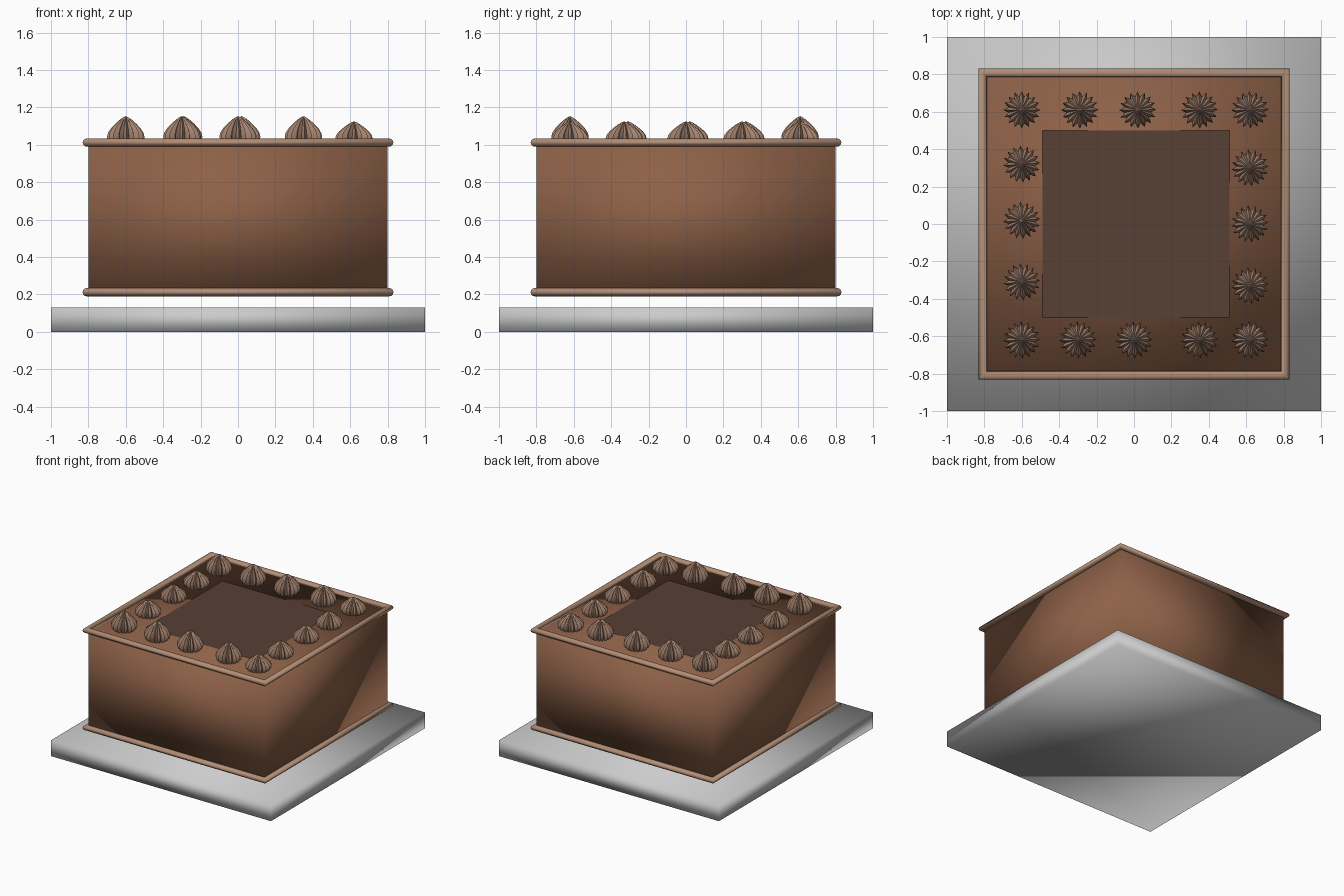
import bpy, bmesh
from math import pi, sin, cos

if "Cube" in bpy.data.objects:
    bpy.data.objects.remove(bpy.data.objects["Cube"])


def material(name, rgb):
    m = bpy.data.materials.new(name)
    m.diffuse_color = (*rgb, 1)
    m.use_nodes = True
    m.node_tree.nodes["Principled BSDF"].inputs["Base Color"].default_value = m.diffuse_color
    return m


sponge = material("chocolate", (0.27, 0.12, 0.065))
trim = material("light_chocolate", (0.45, 0.27, 0.18))
cream = material("cream", (0.38, 0.23, 0.16))
dark = material("dark_chocolate", (0.095, 0.052, 0.036))


def finish(name, bm, mat=None, smooth=True):
    bmesh.ops.recalc_face_normals(bm, faces=bm.faces)
    me = bpy.data.meshes.new(name)
    bm.to_mesh(me)
    bm.free()
    for p in me.polygons:
        p.use_smooth = smooth
    if mat:
        me.materials.append(mat)
    ob = bpy.data.objects.new(name, me)
    bpy.context.collection.objects.link(ob)
    return ob


def box(name, half, z0, z1, mat=None):
    bm = bmesh.new()
    bmesh.ops.create_cube(bm, size=1)
    for v in bm.verts:
        v.co = (v.co.x * 2 * half, v.co.y * 2 * half, z0 + (v.co.z + 0.5) * (z1 - z0))
    return finish(name, bm, mat)


def skin(bm, rings, closed):
    # bridge consecutive closed rings with quads
    n = len(rings[0])
    for i in range(len(rings) if closed else len(rings) - 1):
        a, b = rings[i], rings[(i + 1) % len(rings)]
        for j in range(n):
            k = (j + 1) % n
            bm.faces.new((a[j], a[k], b[k], b[j]))


def square_piping(name, half, z, r, sides=12):
    # round tube around a square with mitred corners
    bm = bmesh.new()
    rings = []
    for sx, sy in ((1, 1), (-1, 1), (-1, -1), (1, -1)):
        rings.append([])
        for j in range(sides):
            a = 2 * pi * j / sides
            d = half + r * cos(a)
            rings[-1].append(bm.verts.new((sx * d, sy * d, z + r * sin(a))))
    skin(bm, rings, True)
    return finish(name, bm, trim)


def dollop(name, x, y, tip, turn):
    # ribbed onion-shaped swirl: profile of (radius, height fraction)
    profile = [(0.07, 0), (0.092, 0.12), (0.1, 0.28), (0.095, 0.42), (0.079, 0.58),
               (0.057, 0.73), (0.033, 0.87), (0.014, 0.96)]
    ribs, base = 16, 1.0
    bm = bmesh.new()
    rings = []
    for r, t in profile:
        ring = []
        for j in range(ribs * 2):
            a = pi * j / ribs + turn
            q = r * (0.72 if j % 2 else 1)
            ring.append(bm.verts.new((x + q * cos(a), y + q * sin(a), base + t * (tip - base))))
        rings.append(ring)
    skin(bm, rings, False)
    bm.faces.new(rings[0])
    top = bm.verts.new((x, y, tip))
    for j, v in enumerate(rings[-1]):
        bm.faces.new((v, rings[-1][(j + 1) % (ribs * 2)], top))
    ob = finish(name, bm, cream)
    ob.data.set_sharp_from_angle(angle=pi / 6)


# board and cake body
box("cake_board", 1.0, 0.0, 0.13)
box("cake_body", 0.8, 0.2, 1.0, sponge)

# piped borders
square_piping("bottom_border", 0.809, 0.212, 0.022)
square_piping("top_border", 0.809, 1.012, 0.022)

# flat glaze square on top
bm = bmesh.new()
bmesh.ops.create_grid(bm, x_segments=1, y_segments=1, size=0.5)
bmesh.ops.translate(bm, verts=bm.verts, vec=(0.01, 0, 1.002))
finish("glaze_square", bm, dark, False)

# ring of cream dollops
spots = [(x, y, 1.153 if x < 0.5 else 1.125)
         for y, xs in ((0.61, (-0.6, -0.29, 0.02, 0.35, 0.62)),
                       (-0.62, (-0.6, -0.3, 0.0, 0.35, 0.62))) for x in xs]
spots += [(x, y, 1.125) for x, ys in ((-0.6, (0.32, 0.02, -0.31)),
                                      (0.62, (0.3, 0.0, -0.33))) for y in ys]
for i, (x, y, tip) in enumerate(spots):
    dollop(f"cream_dollop_{i + 1}", x, y, tip, 0.4 * i)
